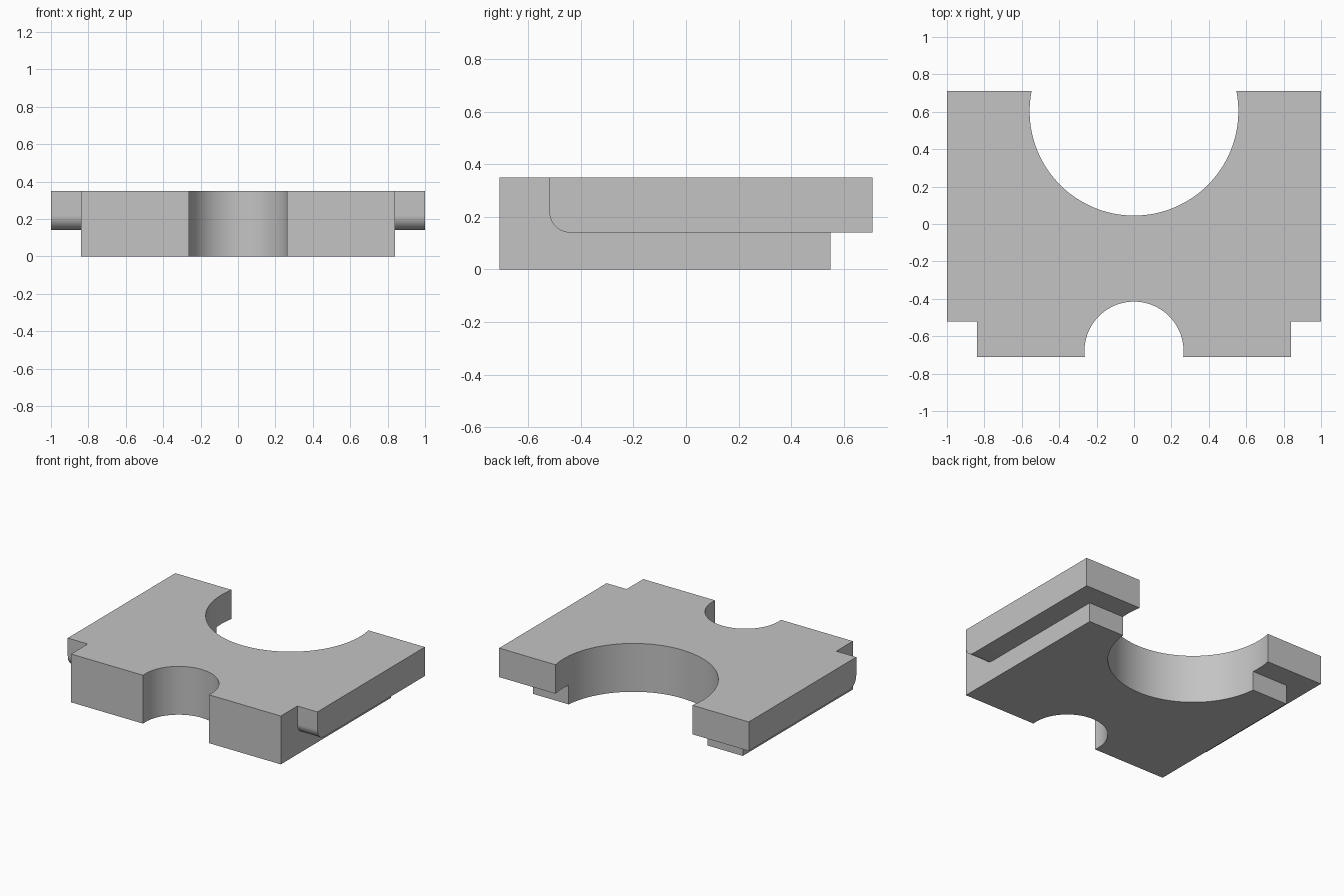
import bpy
import bmesh
import math
from mathutils import Vector

default = bpy.data.objects.get("Cube")
if default:
    bpy.data.objects.remove(default, do_unlink=True)

HEIGHT, SPLIT = 0.35, 0.14        # block height, underside of the ledges
HALF_BODY, HALF_DEPTH = 0.84, 0.71
LEDGE_FRONT, ROUND = -0.52, 0.08
BODY_BACK, OUT = 0.55, 0.2        # OUT: how far cutters overshoot the block

grey = bpy.data.materials.new("light grey")
grey.use_nodes = True
colour = (0.55, 0.55, 0.55, 1)
grey.diffuse_color = colour
grey.node_tree.nodes["Principled BSDF"].inputs["Base Color"].default_value = colour


def prism(name, points, offset):
    """Closed prism: 3D outline swept along offset."""
    bm = bmesh.new()
    face = bm.faces.new([bm.verts.new(p) for p in points])
    swept = bmesh.ops.extrude_face_region(bm, geom=[face])["geom"]
    bmesh.ops.translate(bm, vec=Vector(offset),
                        verts=[v for v in swept if isinstance(v, bmesh.types.BMVert)])
    bmesh.ops.recalc_face_normals(bm, faces=bm.faces)
    mesh = bpy.data.meshes.new(name)
    bm.to_mesh(mesh)
    bm.free()
    mesh.materials.append(grey)
    obj = bpy.data.objects.new(name, mesh)
    bpy.context.collection.objects.link(obj)
    return obj


def box(name, x, y, z):
    outline = [(x[0], y[0], z[0]), (x[1], y[0], z[0]), (x[1], y[1], z[0]), (x[0], y[1], z[0])]
    return prism(name, outline, (0, 0, z[1] - z[0]))


def cylinder(name, centre_y, radius, sides=128):
    ring = [(radius * math.cos(a), centre_y + radius * math.sin(a), -OUT)
            for a in (math.tau * i / sides for i in range(sides))]
    return prism(name, ring, (0, 0, HEIGHT + 2 * OUT))


def side_cutter(name, side):
    """Leaves a ledge with a rounded lower front edge on one side."""
    steps = 16
    arc = [(LEDGE_FRONT + ROUND * (1 - math.cos(a)), SPLIT + ROUND * (1 - math.sin(a)))
           for a in (math.pi / 2 * i / steps for i in range(steps + 1))]
    far = HALF_DEPTH + OUT
    profile = [(-far, -OUT), (-far, HEIGHT + OUT), (LEDGE_FRONT, HEIGHT + OUT),
               *arc, (far, SPLIT), (far, -OUT)]
    return prism(name, [(side * HALF_BODY, y, z) for y, z in profile], (side * 2 * OUT, 0, 0))


# Solid block, then the ledges, the rear overhang and the two round openings
block = box("notched_block", (-1, 1), (-HALF_DEPTH, HALF_DEPTH), (0, HEIGHT))
cutters = [
    side_cutter("left_ledge_cutter", 1),
    side_cutter("right_ledge_cutter", -1),
    box("rear_step_cutter", (-1 - OUT, 1 + OUT), (BODY_BACK, HALF_DEPTH + OUT), (-OUT, SPLIT)),
    cylinder("large_bore_cutter", 0.603, 0.558),
    cylinder("small_bore_cutter", -0.68, 0.265),
]
bpy.context.view_layer.objects.active = block
for cutter in cutters:
    cutter.hide_render = True
    mod = block.modifiers.new(cutter.name, "BOOLEAN")
    mod.operation = "DIFFERENCE"
    mod.solver = "EXACT"
    mod.object = cutter
    bpy.ops.object.modifier_apply(modifier=mod.name)
    bpy.data.objects.remove(cutter, do_unlink=True)

# Smooth the bores and rounded edges, keep the rest crisp
bpy.ops.object.select_all(action="DESELECT")
block.select_set(True)
bpy.ops.object.shade_smooth_by_angle(angle=math.radians(30))
